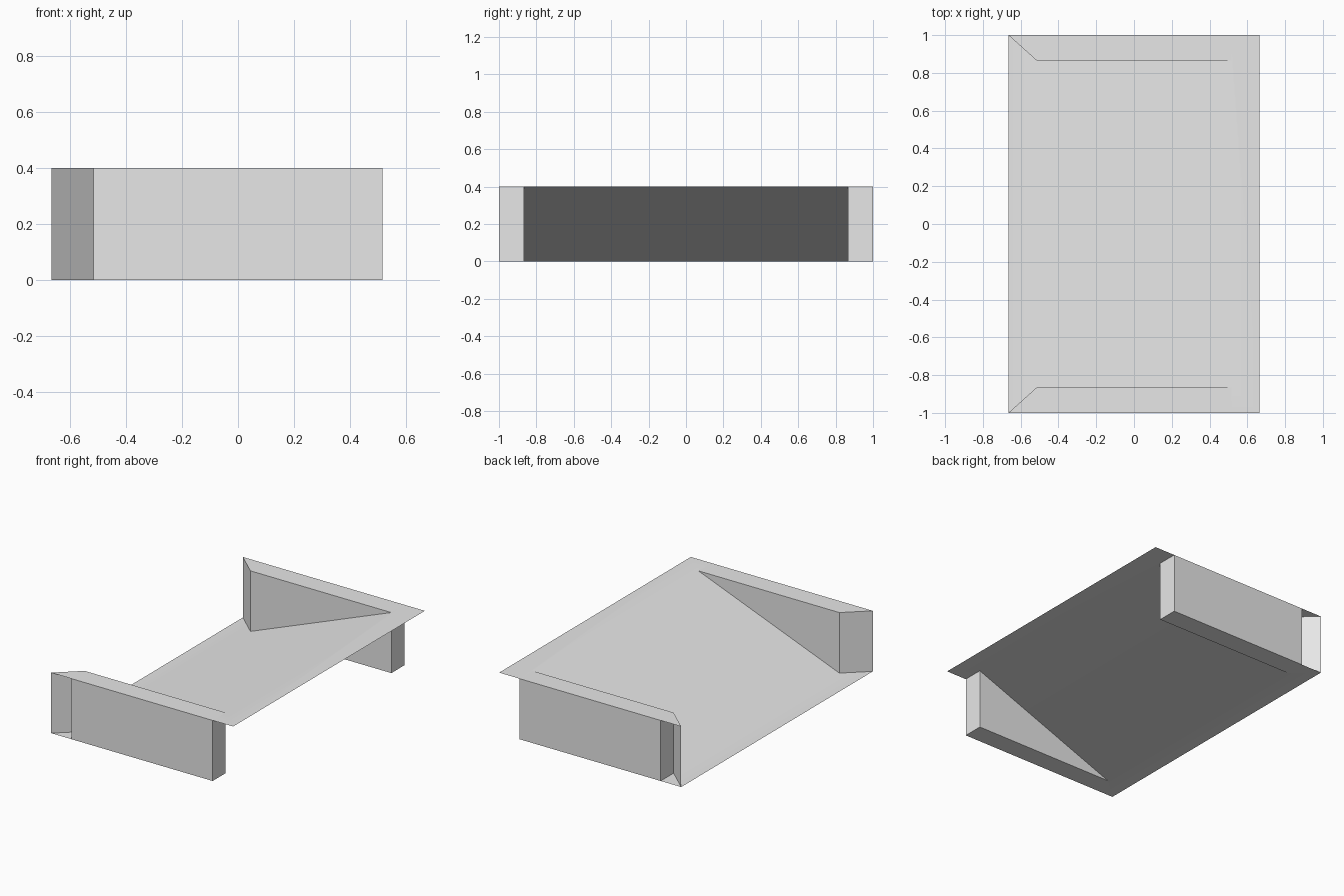
import bpy
import bmesh

cube = bpy.data.objects.get("Cube")
if cube:
    bpy.data.objects.remove(cube, do_unlink=True)

# Overall half sizes, wall limits and height
OX, OY = 0.665, 1.0
IX, IY = 0.515, 0.865
H = 0.4

grey = bpy.data.materials.new("light_grey")
grey.use_nodes = True
colour = (0.8, 0.8, 0.8, 1.0)
grey.diffuse_color = colour
grey.node_tree.nodes["Principled BSDF"].inputs["Base Color"].default_value = colour


def build(name, faces, mirror=False):
    """Make a sheet object from polygons, optionally mirrored across y."""
    bm = bmesh.new()
    for points in faces:
        bm.faces.new([bm.verts.new(p) for p in points])
    bmesh.ops.remove_doubles(bm, verts=bm.verts[:], dist=0.0001)
    mesh = bpy.data.meshes.new(name)
    bm.to_mesh(mesh)
    bm.free()
    mesh.materials.append(grey)
    obj = bpy.data.objects.new(name, mesh)
    bpy.context.collection.objects.link(obj)
    if mirror:
        mod = obj.modifiers.new("mirror", 'MIRROR')
        mod.use_axis = (False, True, False)
        mod.use_mirror_merge = False
    return obj


def at(outline, z):
    return [(x, y, z) for x, y in outline]


def sides(outline):
    """Upright faces along a counter-clockwise closed outline."""
    pairs = zip(outline, outline[1:] + outline[:1])
    return [[(*a, 0), (*b, 0), (*b, H), (*a, H)] for a, b in pairs]


# Sloping deck with a flat lip at the foot and another at the head
foot_lip = at([(-OX, -OY), (-IX, -IY), (-IX, IY), (-OX, OY)], 0)
slope = [(-IX, -IY, 0), (IX, -IY, H), (IX, IY, H), (-IX, IY, 0)]
head_lip = at([(IX, -OY), (OX, -OY), (OX, OY), (IX, OY), (IX, IY), (IX, -IY)], H)
deck = build("ramp_deck", [foot_lip, slope, head_lip])

# Box walls along both sides
box = [(-IX, IY), (IX, IY), (IX, OY), (-IX, OY)]
build("side_walls", sides(box) + [at(box, H), at(box[::-1], 0)], mirror=True)

# Flared wings at the foot, open on the outer side
wing = [(-OX, OY), (-IX, IY), (-IX, OY)]
build("flared_wings", [sides(wing)[0], at(wing, H), at(wing[::-1], 0)], mirror=True)

# Soften the shallow bends of the deck
bpy.ops.object.select_all(action='DESELECT')
deck.select_set(True)
bpy.context.view_layer.objects.active = deck
bpy.ops.object.shade_smooth_by_angle()
